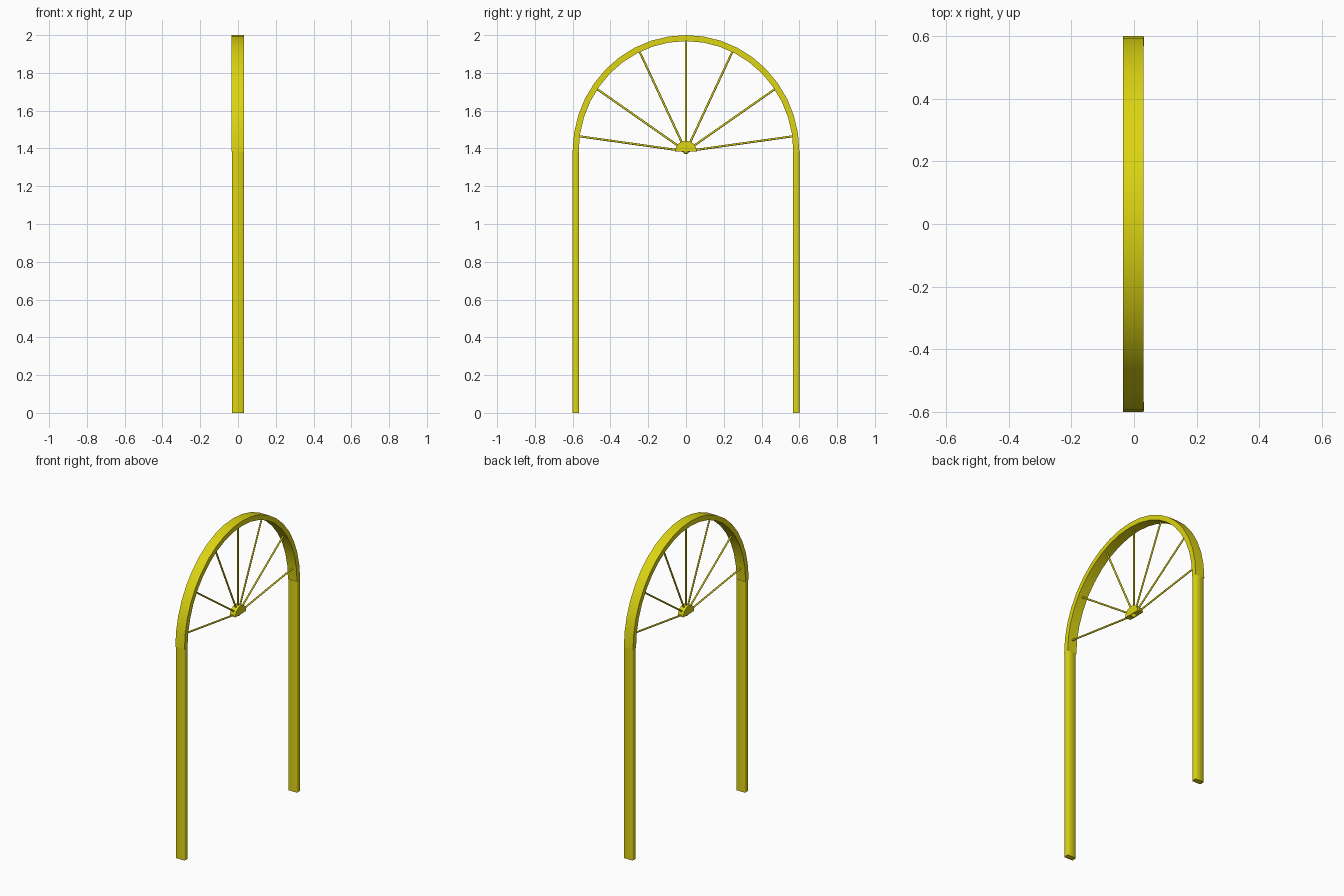
import bpy, bmesh, math
from mathutils import Vector

cube = bpy.data.objects.get("Cube")
if cube:
    bpy.data.objects.remove(cube, do_unlink=True)

yellow = bpy.data.materials.new("yellow paint")
yellow.use_nodes = True
colour = (0.72, 0.66, 0.006, 1)
yellow.diffuse_color = colour
yellow.node_tree.nodes["Principled BSDF"].inputs["Base Color"].default_value = colour

SPRING = 1.385      # height where the arch starts
OUTER = 0.6
RISE = 2 - SPRING
BAND = 0.032


def finish(name, bm, angle=30):
    bmesh.ops.recalc_face_normals(bm, faces=bm.faces)
    mesh = bpy.data.meshes.new(name)
    bm.to_mesh(mesh)
    bm.free()
    mesh.materials.append(yellow)
    obj = bpy.data.objects.new(name, mesh)
    bpy.context.collection.objects.link(obj)
    bpy.ops.object.select_all(action='DESELECT')
    obj.select_set(True)
    bpy.context.view_layer.objects.active = obj
    bpy.ops.object.shade_smooth_by_angle(angle=math.radians(angle))
    return obj


def extrude_outline(name, points, x0, x1):
    """Closed outline in the y-z plane, extruded along x."""
    bm = bmesh.new()
    face = bm.faces.new([bm.verts.new((x0, y, z)) for y, z in points])
    out = bmesh.ops.extrude_face_region(bm, geom=[face])
    verts = [g for g in out["geom"] if isinstance(g, bmesh.types.BMVert)]
    bmesh.ops.translate(bm, verts=verts, vec=(x1 - x0, 0, 0))
    return finish(name, bm)


def arc(ry, rz, steps):
    return [(ry * math.cos(math.pi * i / steps),
             SPRING + rz * math.sin(math.pi * i / steps)) for i in range(steps + 1)]


# Posts, with softened long edges
for name, side in (("left_post", -1), ("right_post", 1)):
    bm = bmesh.new()
    bmesh.ops.create_cube(bm, size=1)
    for v in bm.verts:
        v.co = (v.co.x * 0.064, side * 0.583 + v.co.y * 0.034, (v.co.z + 0.5) * SPRING)
    edges = [e for e in bm.edges if abs(e.verts[0].co.z - e.verts[1].co.z) > 1]
    bmesh.ops.bevel(bm, geom=edges, offset=0.004, segments=1, affect='EDGES')
    finish(name, bm, 50)

# Arched band
extrude_outline("arch", arc(OUTER, RISE, 20)
                + arc(OUTER - BAND, RISE - BAND, 20)[::-1], -0.035, 0.031)

# Half-round hub with a small boss
extrude_outline("hub", arc(0.057, 0.055, 16), -0.02, 0.02)
bm = bmesh.new()
bmesh.ops.create_uvsphere(bm, u_segments=16, v_segments=10, radius=0.018)
bmesh.ops.translate(bm, verts=bm.verts, vec=(0, 0, SPRING + 0.003))
finish("hub_boss", bm, 60)

# Radiating spokes
for i, degrees in enumerate((8, 35, 65, 90, 115, 145, 172)):
    a = math.radians(degrees)
    way = Vector((0, math.cos(a), math.sin(a)))
    length = 0.58
    bm = bmesh.new()
    bmesh.ops.create_cone(bm, cap_ends=True, segments=10, radius1=0.0055,
                          radius2=0.0055, depth=length)
    bmesh.ops.rotate(bm, verts=bm.verts, matrix=way.to_track_quat('Z', 'Y').to_matrix())
    bmesh.ops.translate(bm, verts=bm.verts,
                        vec=way * length / 2 + Vector((0, 0, SPRING)))
    finish(f"spoke_{i + 1}", bm, 50)
